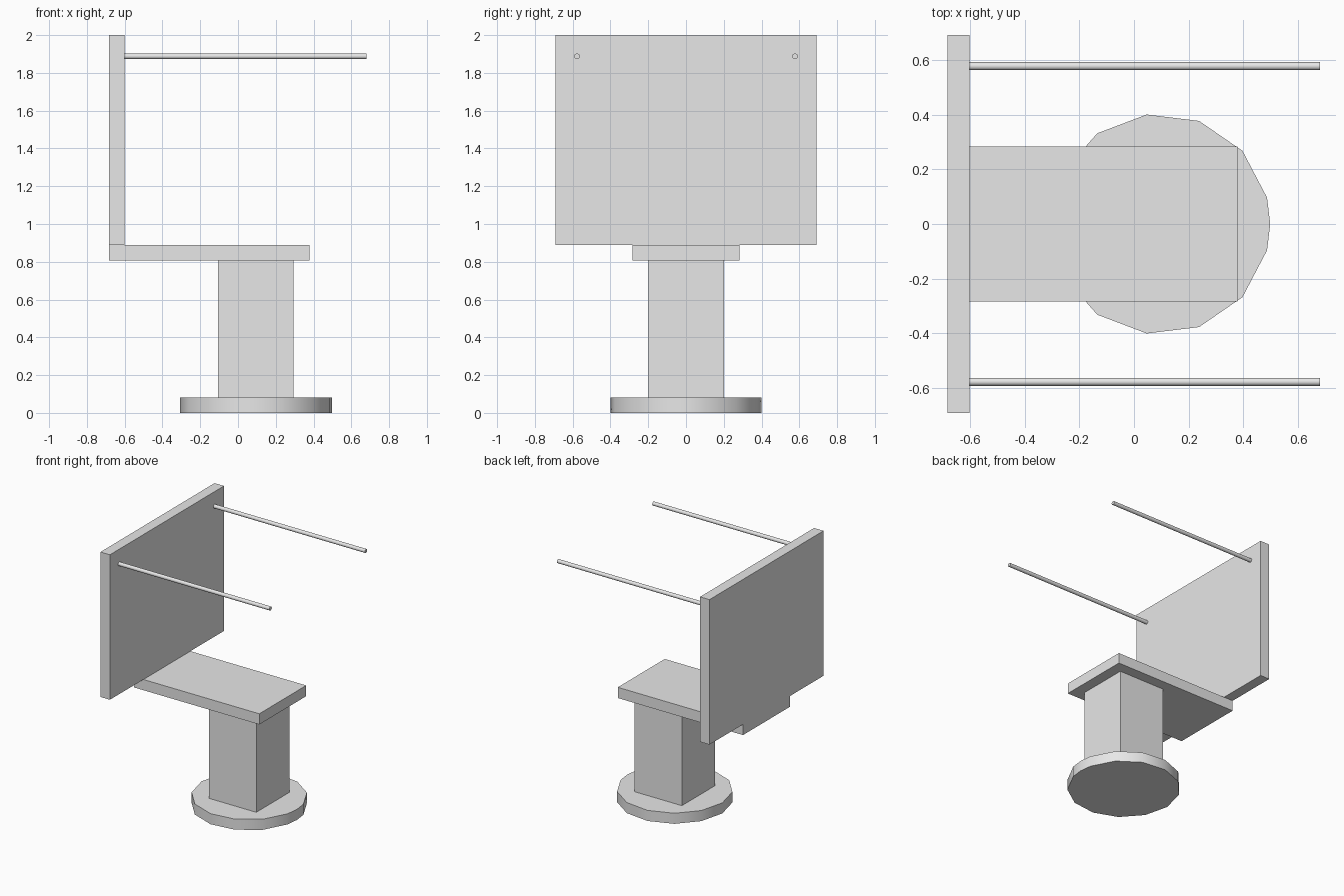
import bpy
import bmesh
from math import pi, cos, sin
from mathutils import Matrix, Vector

cube = bpy.data.objects.get("Cube")
if cube:
    bpy.data.objects.remove(cube, do_unlink=True)

# One plain grey for everything
GREY = (0.8, 0.8, 0.8, 1.0)
grey = bpy.data.materials.new("light grey")
grey.use_nodes = True
grey.diffuse_color = GREY
grey.node_tree.nodes["Principled BSDF"].inputs["Base Color"].default_value = GREY


def add_object(name, bm, smooth=False):
    bmesh.ops.recalc_face_normals(bm, faces=bm.faces)
    mesh = bpy.data.meshes.new(name)
    bm.to_mesh(mesh)
    bm.free()
    mesh.materials.append(grey)
    obj = bpy.data.objects.new(name, mesh)
    bpy.context.collection.objects.link(obj)
    if smooth:
        bpy.ops.object.select_all(action="DESELECT")
        obj.select_set(True)
        bpy.context.view_layer.objects.active = obj
        bpy.ops.object.shade_smooth_by_angle(angle=pi / 6)
    return obj


def add_box(name, x, half_y, z):
    """Box spanning x and z ranges, symmetric in y."""
    size = (x[1] - x[0], 2 * half_y, z[1] - z[0])
    centre = Vector(((x[0] + x[1]) / 2, 0, (z[0] + z[1]) / 2))
    bm = bmesh.new()
    bmesh.ops.create_cube(bm, size=1, matrix=Matrix.Translation(centre) @ Matrix.Diagonal((*size, 1)))
    return add_object(name, bm)


# Shared levels and axis
AXIS_X = 0.095
BASE_TOP, SEAT_BOTTOM, SEAT_TOP = 0.081, 0.808, 0.89
BACK_X, BOARD_FRONT = -0.682, -0.602

# Base disc: thirteen even corners plus one closing point at the front
RADIUS, SIDES = 0.403, 13
angles = sorted([0.0] + [(i + 0.5) * 2 * pi / SIDES for i in range(SIDES)])
bm = bmesh.new()
rim = [bm.verts.new((AXIS_X + RADIUS * cos(a), RADIUS * sin(a), 0)) for a in angles]
disc = bm.faces.new(rim)
top = bmesh.ops.extrude_face_region(bm, geom=[disc], use_keep_orig=True)
bmesh.ops.translate(bm, vec=(0, 0, BASE_TOP),
                    verts=[g for g in top["geom"] if isinstance(g, bmesh.types.BMVert)])
add_object("base_disc", bm, smooth=True)

# Column, seat and board
add_box("column", (AXIS_X - 0.2, AXIS_X + 0.2), 0.2, (BASE_TOP, SEAT_BOTTOM))
add_box("seat", (BACK_X, 0.379), 0.284, (SEAT_BOTTOM, SEAT_TOP))
add_box("back_board", (BACK_X, BOARD_FRONT), 0.69, (SEAT_TOP, 2.0))

# Pair of rods reaching forward from the board
ROD_END = 0.68
for side, y in (("left", 0.577), ("right", -0.577)):
    bm = bmesh.new()
    place = Matrix.Translation(((BOARD_FRONT + ROD_END) / 2, y, 1.888)) @ Matrix.Rotation(pi / 2, 4, "Y")
    bmesh.ops.create_cone(bm, cap_ends=True, segments=16, radius1=0.0148, radius2=0.0148,
                          depth=ROD_END - BOARD_FRONT, matrix=place)
    add_object(side + "_rod", bm, smooth=True)
